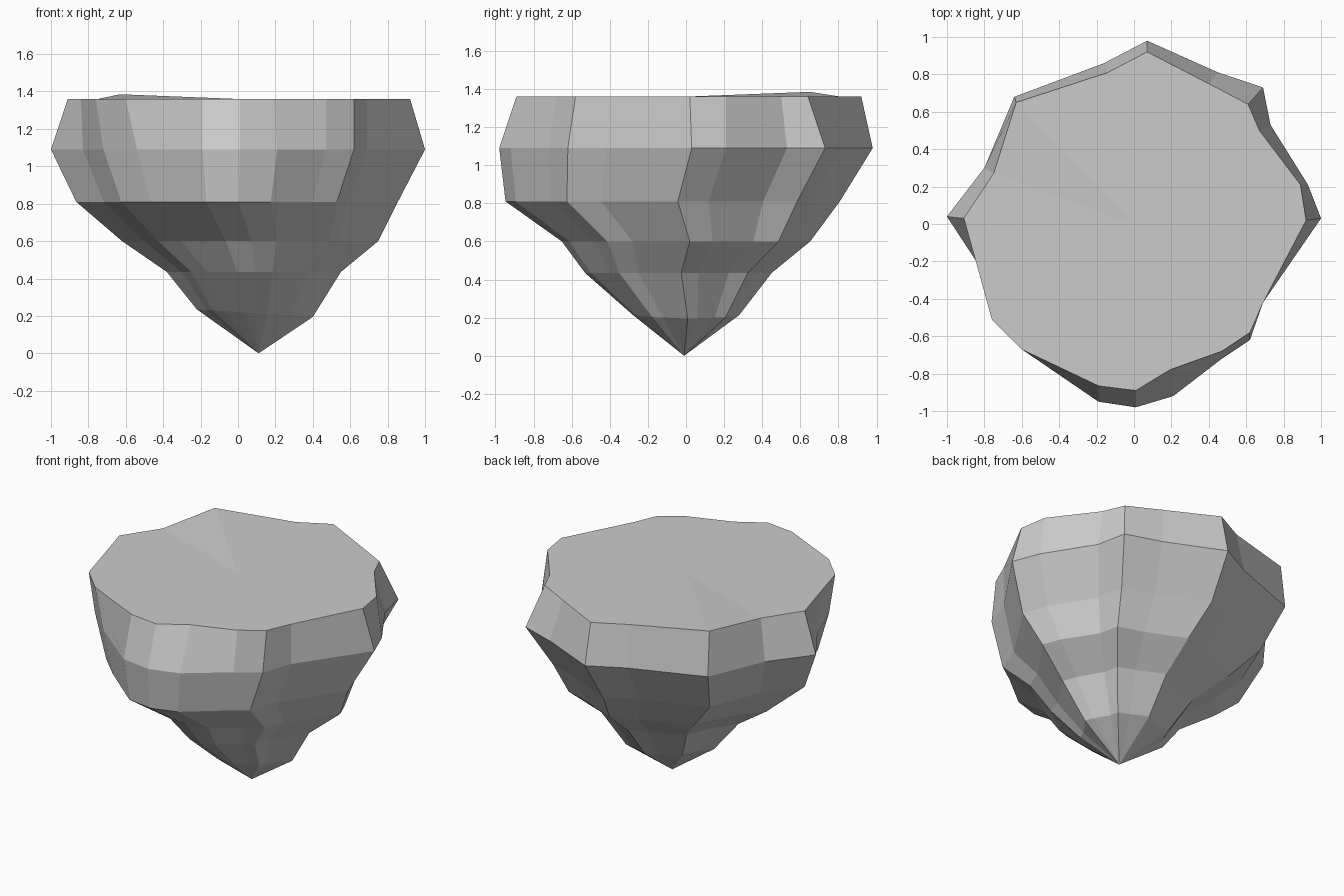
import bpy, bmesh

if "Cube" in bpy.data.objects:
    bpy.data.objects.remove(bpy.data.objects["Cube"])

# Rim outline at the flat top, and the widest outline just below it
rim = [(.92, .02), (.89, .21), (.67, .50), (.61, .64), (.40, .75), (.07, .92),
       (-.14, .81), (-.63, .65), (-.75, .27), (-.91, .03), (-.84, -.22),
       (-.76, -.51), (-.60, -.67), (-.19, -.865), (.01, -.89), (.19, -.78),
       (.47, -.68), (.62, -.58), (.69, -.42)]
wide = [(1.0, .03), (.93, .21), (.73, .53), (.69, .73), (.45, .81), (.07, .98),
        (-.16, .86), (-.64, .68), (-.80, .30), (-1.0, .04), (-.83, -.22),
        (-.72, -.50), (-.54, -.67), (-.19, -.95), (.01, -.98), (.21, -.92),
        (.47, -.72), (.62, -.62), (.69, -.42)]

# Lower layers: height, centre x/y, scale x/y relative to the widest outline
layers = [(.81, -.005, -.07, .86, .895),
          (.60, .065, 0, .685, .665),
          (.435, .085, -.04, .465, .50),
          (.215, .09, 0, .31, .285)]

bm = bmesh.new()
rings = [[bm.verts.new((x, y, 1.385 if i == 7 else 1.36)) for i, (x, y) in enumerate(rim)],
         [bm.verts.new((x, y, 1.09)) for x, y in wide]]
for z, cx, cy, sx, sy in layers:
    rings.append([bm.verts.new((cx + sx * x, cy + sy * y, z - .02 * x * (z < .3)))
                  for x, y in wide])
top = bm.verts.new((0, 0, 1.36))
tip = bm.verts.new((.11, -.01, 0))

# Faceted sides, top surface and pointed base
n = len(rim)
for i in range(n):
    j = (i + 1) % n
    bm.faces.new((top, rings[0][i], rings[0][j]))
    bm.faces.new((tip, rings[-1][j], rings[-1][i]))
    for a, b in zip(rings, rings[1:]):
        bm.faces.new((a[i], b[i], b[j], a[j]))
bmesh.ops.recalc_face_normals(bm, faces=bm.faces)

mesh = bpy.data.meshes.new("floating_rock")
bm.to_mesh(mesh)
bm.free()
bpy.context.collection.objects.link(bpy.data.objects.new("floating_rock", mesh))
